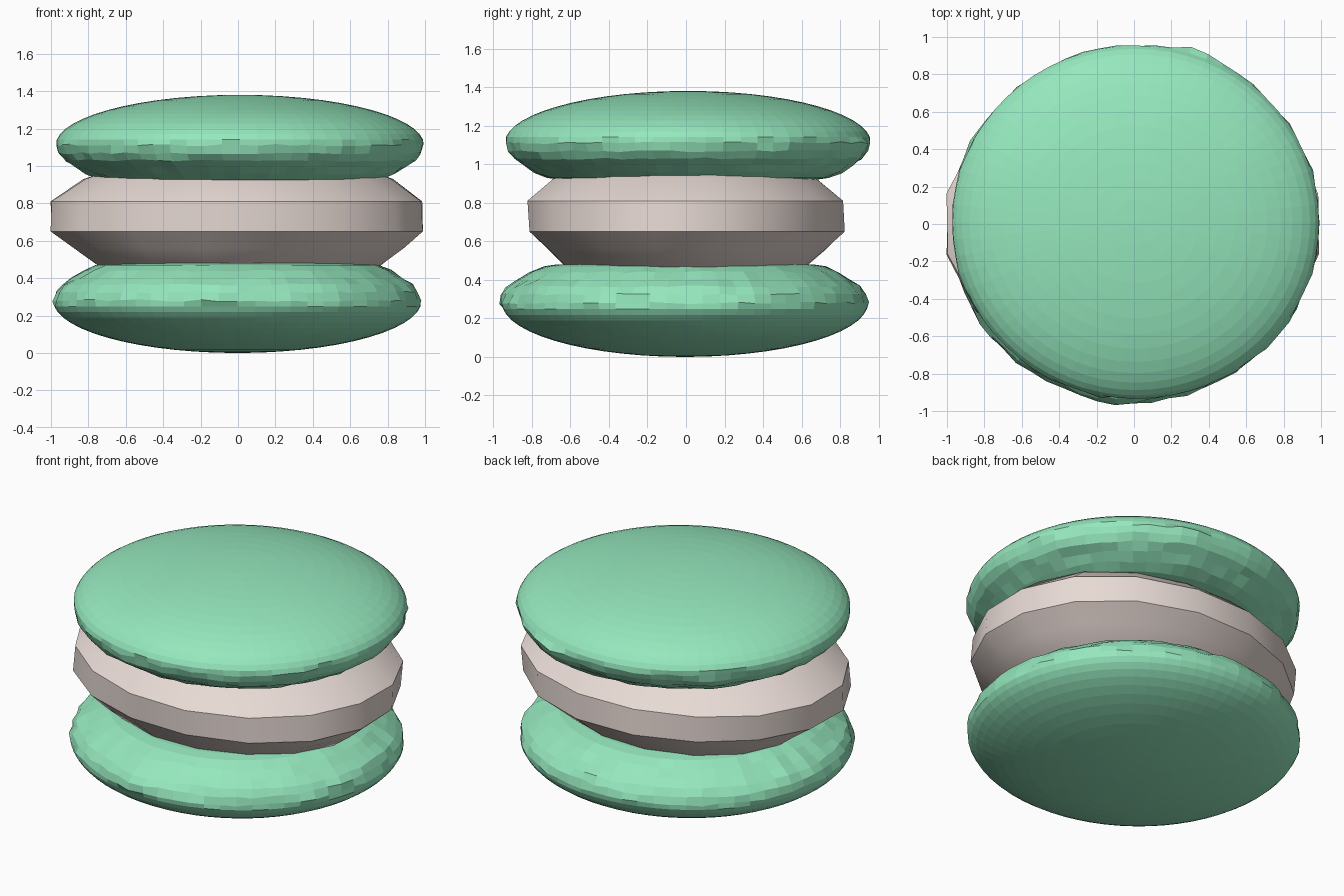
import bpy, bmesh, math, random

if "Cube" in bpy.data.objects:
    bpy.data.objects.remove(bpy.data.objects["Cube"])

random.seed(4)


def material(name, color):
    m = bpy.data.materials.new(name)
    m.diffuse_color = color
    m.use_nodes = True
    m.node_tree.nodes["Principled BSDF"].inputs["Base Color"].default_value = m.diffuse_color
    return m


def lathe(name, profile, rx, ry, sides, mat, phase=0.0, jitter=None, centre=(0, 0)):
    """Revolve (radius, z) rings into a closed body; jitter(ring, i) -> (scale, dz)."""
    bm = bmesh.new()
    rings = []
    for k, (r, z) in enumerate(profile):
        ring = []
        for i in range(sides):
            a = 2 * math.pi * (i + phase) / sides
            s, dz = jitter(k, a) if jitter else (1, 0)
            ring.append(bm.verts.new((centre[0] + rx * r * s * math.cos(a),
                                      centre[1] + ry * r * s * math.sin(a), z + dz)))
        rings.append(ring)
    for lo, hi in zip(rings, rings[1:]):
        for i in range(sides):
            j = (i + 1) % sides
            bm.faces.new((lo[i], lo[j], hi[j], hi[i]))
    bm.faces.new(rings[0])
    bm.faces.new(rings[-1])
    bmesh.ops.recalc_face_normals(bm, faces=bm.faces)
    me = bpy.data.meshes.new(name)
    bm.to_mesh(me)
    bm.free()
    me.materials.append(mat)
    ob = bpy.data.objects.new(name, me)
    bpy.context.collection.objects.link(ob)
    return ob


green = material("shell_green", (0.30, 0.80, 0.51, 1))
cream = material("filling_cream", (0.80, 0.70, 0.66, 1))

# Shell profile measured down from the crown: smooth dome, then ruffled foot
dome = [(math.sin(t), 0.28 * (1 - math.cos(t)))
        for t in [math.radians(1 + 89 * i / 14) for i in range(15)]]
foot = [(0.985, 0.325), (0.955, 0.365), (0.90, 0.40), (0.84, 0.44), (0.77, 0.47), (0.70, 0.48)]
shell = dome + foot


def ruffle(bump_angle):
    def jitter(k, a):
        if k < len(dome) - 1 or k > len(shell) - 3:
            return 1, 0
        d = math.atan2(math.sin(a - bump_angle), math.cos(a - bump_angle))
        bump = 0.025 * math.exp(-(d / 0.15) ** 2)
        return 1 + bump + random.uniform(-0.012, 0.006), random.uniform(-0.006, 0.006)
    return jitter


# Two shells, dome outwards
lathe("bottom_shell", [(r, z) for r, z in shell], 0.985, 0.95, 64, green,
      jitter=ruffle(math.radians(-96)), centre=(-0.003, -0.005))
lathe("top_shell", [(r, 1.38 - z * 0.96) for r, z in shell], 0.985, 0.95, 64, green,
      jitter=ruffle(math.radians(72)), centre=(0.01, 0.01))


# Low-poly filling, slightly uneven, tucked into both shells
def uneven(k, a):
    return 1 + 0.012 * math.sin(3 * a + 1.3 * k), 0


filling = lathe("filling", [(0.66, 0.43), (0.765, 0.47), (0.885, 0.56), (1.0, 0.65),
                            (1.0, 0.81), (0.83, 0.93), (0.72, 0.97)],
                1.01, 0.83, 16, cream, phase=0.5, jitter=uneven)
bpy.context.view_layer.objects.active = filling
filling.select_set(True)
bpy.ops.object.shade_smooth_by_angle(angle=math.radians(30))
